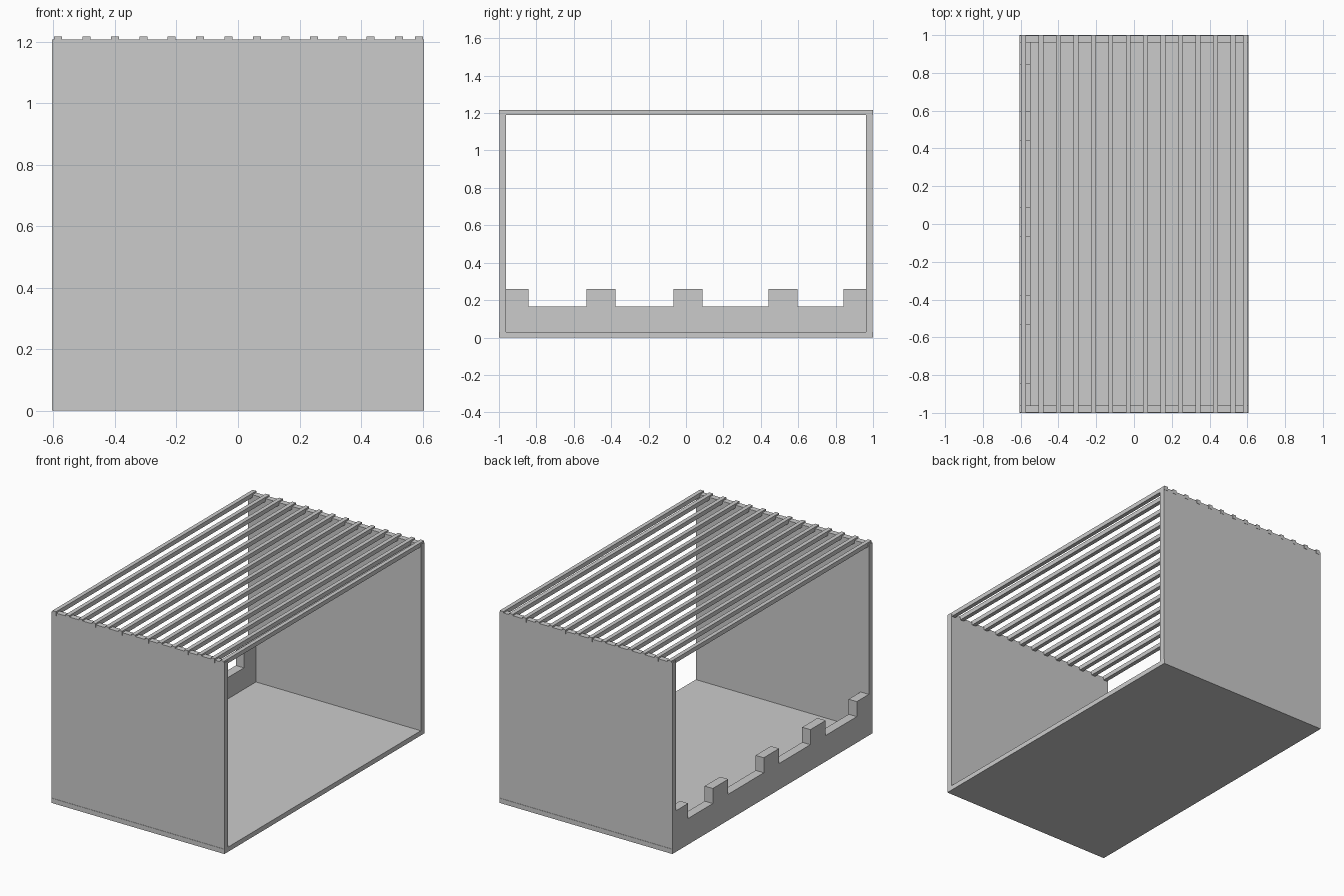
import bpy, bmesh

if "Cube" in bpy.data.objects:
    bpy.data.objects.remove(bpy.data.objects["Cube"])

HX, HY = 0.605, 1.0


def box(name, x0, x1, y0, y1, z0, z1):
    bpy.ops.mesh.primitive_cube_add(size=1, location=((x0 + x1) / 2, (y0 + y1) / 2, (z0 + z1) / 2))
    ob = bpy.context.object
    ob.name = name
    ob.scale = (x1 - x0, y1 - y0, z1 - z0)
    bpy.ops.object.transform_apply(location=False, rotation=False, scale=True)
    return ob


# Floor slab and the two end walls
box("floor", -HX, HX, -HY, HY, 0, 0.03)
box("front_wall", -HX, HX, -0.998, -0.962, 0.03, 1.207)
box("back_wall", -HX, HX, 0.962, 0.998, 0.03, 1.207)

# Roof slats: evenly spaced, with a closing slat at the right edge
for i, x in enumerate([-0.585 + 0.0924 * k for k in range(13)] + [0.589]):
    box(f"roof_slat_{i + 1}", x - 0.013, x + 0.013, -HY, HY, 1.19, 1.217)

# Notched low parapet along the left side, extruded from its profile
merlons = [(-0.962, -0.842), (-0.531, -0.378), (-0.066, 0.087), (0.442, 0.596), (0.842, 0.962)]
low, high = 0.165, 0.26
profile = [(0.962, 0.03), (-0.962, 0.03)]
for i, (a, b) in enumerate(merlons):
    if i > 0:
        profile.append((a, low))
    profile += [(a, high), (b, high)]
    if i < len(merlons) - 1:
        profile.append((b, low))

bm = bmesh.new()
face = bm.faces.new([bm.verts.new((-HX, y, z)) for y, z in profile])
side = bmesh.ops.extrude_face_region(bm, geom=[face])
bmesh.ops.translate(bm, vec=(0.057, 0, 0),
                    verts=[g for g in side["geom"] if isinstance(g, bmesh.types.BMVert)])
bmesh.ops.recalc_face_normals(bm, faces=bm.faces)
mesh = bpy.data.meshes.new("parapet")
bm.to_mesh(mesh)
bm.free()
bpy.context.collection.objects.link(bpy.data.objects.new("parapet", mesh))
